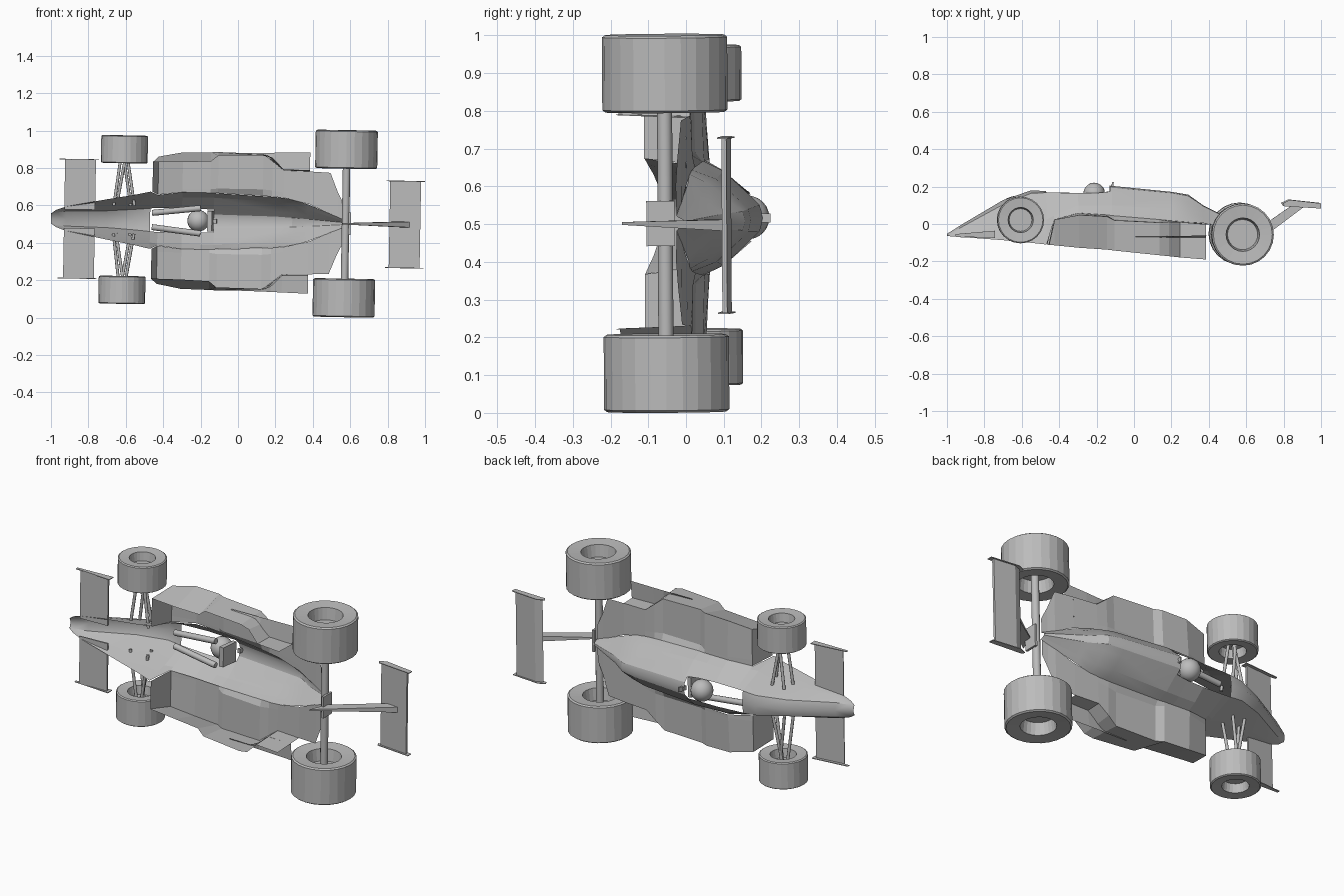
import bpy, bmesh, math
from mathutils import Vector

cube = bpy.data.objects.get("Cube")
if cube:
    bpy.data.objects.remove(cube, do_unlink=True)

grey = bpy.data.materials.new("plain grey")
grey.use_nodes = True
grey.diffuse_color = (0.5, 0.5, 0.5, 1)
grey.node_tree.nodes["Principled BSDF"].inputs["Base Color"].default_value = grey.diffuse_color


def finish(name, bm, mirror=True, smooth=None):
    """Turn a bmesh into an object; the car lies on its side, slightly turned."""
    bmesh.ops.remove_doubles(bm, verts=bm.verts, dist=0.0001)
    bmesh.ops.recalc_face_normals(bm, faces=bm.faces)
    mesh = bpy.data.meshes.new(name)
    bm.to_mesh(mesh)
    bm.free()
    mesh.materials.append(grey)
    obj = bpy.data.objects.new(name, mesh)
    bpy.context.collection.objects.link(obj)
    obj.location = (0, 0, 0.513)
    obj.rotation_euler = (0.006, 0.018, 0)
    if mirror:
        mod = obj.modifiers.new("both sides", 'MIRROR')
        mod.use_axis = (False, False, True)
    if smooth:
        bpy.ops.object.select_all(action='DESELECT')
        obj.select_set(True)
        bpy.context.view_layer.objects.active = obj
        bpy.ops.object.shade_smooth_by_angle(angle=math.radians(smooth))
    return obj


def loft(name, stations, smooth=None):
    """Skin open half sections; each station is x followed by (height, width) points."""
    bm = bmesh.new()
    rows = [[bm.verts.new((x, h, w)) for h, w in points] for x, *points in stations]
    for a, b in zip(rows, rows[1:]):
        for i in range(len(a) - 1):
            bm.faces.new((a[i], a[i + 1], b[i + 1], b[i]))
    return finish(name, bm, smooth=smooth)


def prism(name, outline, inner, outer, mirror=True):
    """Side outline extruded across the car."""
    bm = bmesh.new()
    face = bm.faces.new([bm.verts.new((x, h, inner)) for x, h in outline])
    moved = bmesh.ops.extrude_face_region(bm, geom=[face])["geom"]
    for v in moved:
        if isinstance(v, bmesh.types.BMVert):
            v.co.z = outer
    return finish(name, bm, mirror)


def rod(name, start, end, radius, mirror=True):
    start, end = Vector(start), Vector(end)
    bm = bmesh.new()
    bmesh.ops.create_cone(bm, cap_ends=True, segments=12, radius1=radius, radius2=radius,
                          depth=(end - start).length)
    turn = Vector((0, 0, 1)).rotation_difference(end - start).to_matrix()
    for v in bm.verts:
        v.co = turn @ v.co + (start + end) / 2
    return finish(name, bm, mirror, smooth=40)


def wheel(name, x, h, w, radius, width):
    """Lathed tyre with a dished rim on both faces."""
    half, rim = width / 2, radius * 0.54
    side = [(0, 0.3), (rim * 0.9, 0.3), (rim, 0.94), (radius * 0.95, 1), (radius, 0.94)]
    profile = side + [(r, -d) for r, d in reversed(side)]
    bm = bmesh.new()
    verts = [bm.verts.new((r, 0, d * half)) for r, d in profile]
    edges = [bm.edges.new(pair) for pair in zip(verts, verts[1:])]
    bmesh.ops.spin(bm, geom=verts + edges, axis=(0, 0, 1), cent=(0, 0, 0),
                   angle=math.tau, steps=24)
    bmesh.ops.translate(bm, verts=bm.verts, vec=(x, h, w))
    return finish(name, bm)


# Wedge nose, an arched shell open underneath
loft("nose", [
    (-1.0, (-.064, .025), (-.06, .027), (-.055, .02), (-.052, 0)),
    (-.975, (-.066, .045), (-.057, .043), (-.045, .03), (-.037, 0)),
    (-.92, (-.07, .065), (-.045, .058), (-.015, .04), (-.002, 0)),
    (-.7, (-.086, .108), (.0, .082), (.105, .045), (.128, 0)),
    (-.55, (-.1, .135), (.02, .1), (.165, .055), (.18, 0)),
    (-.47, (-.109, .153), (.025, .12), (.168, .062), (.176, 0)),
], smooth=30)

# Cockpit walls, open above and below
loft("cockpit_side", [
    (-.47, (-.109, .153), (.025, .12), (.168, .062)),
    (-.43, (.02, .135), (.045, .125), (.168, .064)),
    (-.3, (.05, .152), (.1, .122), (.166, .066)),
    (-.2, (.045, .152), (.1, .125), (.166, .064)),
    (-.12, (.04, .15), (.1, .125), (.175, .06)),
])

# Engine cover with raised spine
loft("engine_cover", [
    (-.13, (.04, .15), (.1, .125), (.17, .06), (.195, .035), (.205, 0)),
    (.2, (.015, .135), (.08, .11), (.14, .055), (.165, .03), (.172, 0)),
    (.29, (.01, .125), (.06, .1), (.12, .05), (.15, .025), (.157, 0)),
    (.37, (.005, .1), (.035, .07), (.07, .04), (.095, .02), (.1, 0)),
    (.57, (-.025, .02), (-.02, .015), (-.01, .01), (-.002, .005), (0, 0)),
], smooth=20)

# Side pods: front wall, stepped top, outer wall narrowing ahead of the rear wheels
loft("side_pod", [
    (-.46, (-.11, .153), (-.11, .17), (-.11, .31), (-.11, .312)),
    (-.43, (.025, .137), (.025, .17), (.025, .34), (-.112, .312)),
    (-.3, (.06, .152), (.06, .17), (.05, .365), (-.125, .314)),
    (-.15, (.05, .15), (.048, .17), (.042, .368), (-.135, .32)),
    (-.11, (.045, .15), (.025, .175), (.022, .37), (-.14, .352)),
    (.13, (.025, .14), (.012, .175), (.01, .365), (-.165, .356)),
    (.18, (.02, .137), (.018, .17), (.014, .325), (-.17, .345)),
    (.24, (.015, .132), (.014, .16), (.012, .278), (-.177, .284)),
    (.38, (.002, .1), (.002, .13), (0, .275), (-.188, .284)),
])

# Thin fin along the outside of each pod
loft("pod_fin", [
    (0, (-.07, .358), (-.066, .368)),
    (.13, (-.07, .358), (-.064, .371)),
    (.18, (-.07, .33), (-.063, .372)),
    (.24, (-.07, .28), (-.061, .374)),
    (.38, (-.07, .28), (-.06, .378)),
])

# Flat rear deck
loft("rear_deck", [
    (.38, (.002, .1), (0, .275)),
    (.49, (-.012, .05), (-.012, .27)),
    (.53, (-.02, .035), (-.022, .17)),
    (.565, (-.025, .02), (-.027, .1)),
])

# Wings with end plates
prism("front_wing", [(-.93, -.066), (-.765, -.05), (-.765, -.06), (-.93, -.07)], .05, .318)
prism("front_end_plate", [(-.96, -.052), (-.75, -.034), (-.75, -.072), (-.96, -.066)], .316, .32)
prism("rear_wing", [(.81, .105), (.85, .12), (.975, .108), (.975, .095)], -.232, .232, False)
prism("rear_end_plate", [(.79, .112), (.83, .13), (.995, .112), (.995, .084), (.8, .096)], .23, .234)

# Rear wing strut, thicker towards the wing
strut = prism("wing_strut", [(.56, -.17), (.6, -.07), (.85, .104), (.92, .1)], -.015, .015, False)
for v in strut.data.vertices:
    v.co.z *= 0.25 if v.co.x < 0.7 else 1

# Gearbox end plate
prism("gearbox_plate", [(.59, -.105), (.59, -.03), (.603, -.03), (.603, -.105)], -.06, .06, False)

# Wheels, axle and front suspension
wheel("front_wheel", -.614, .024, .376, .125, .148)
wheel("rear_wheel", .573, -.054, .397, .166, .205)
rod("rear_axle", (.575, -.055, -.36), (.575, -.055, .36), .02, False)
for name, root, tip, height in (("lower_front_arm", -.665, -.63, .0), ("upper_front_arm", -.65, -.605, .06),
                                ("lower_rear_arm", -.555, -.6, .0), ("upper_rear_arm", -.575, -.62, .06)):
    rod(name, (root, height, .075), (tip, height / 2 + .01, .35), .008)

# Driver: helmet and arms
bm = bmesh.new()
bmesh.ops.create_uvsphere(bm, u_segments=20, v_segments=12, radius=.058)
bmesh.ops.translate(bm, verts=bm.verts, vec=(-.213, .163, 0))
finish("helmet", bm, False, smooth=50)
rod("driver_arm", (-.46, .1, .038), (-.2, .09, .068), .016)

# Seat back and roll hoop
prism("seat_back", [(-.165, .07), (-.15, .17), (-.13, .17), (-.14, .07)], -.055, .055, False)
prism("roll_hoop", [(-.13, .18), (-.115, .224), (-.108, .224), (-.115, .18)], -.012, .012, False)
